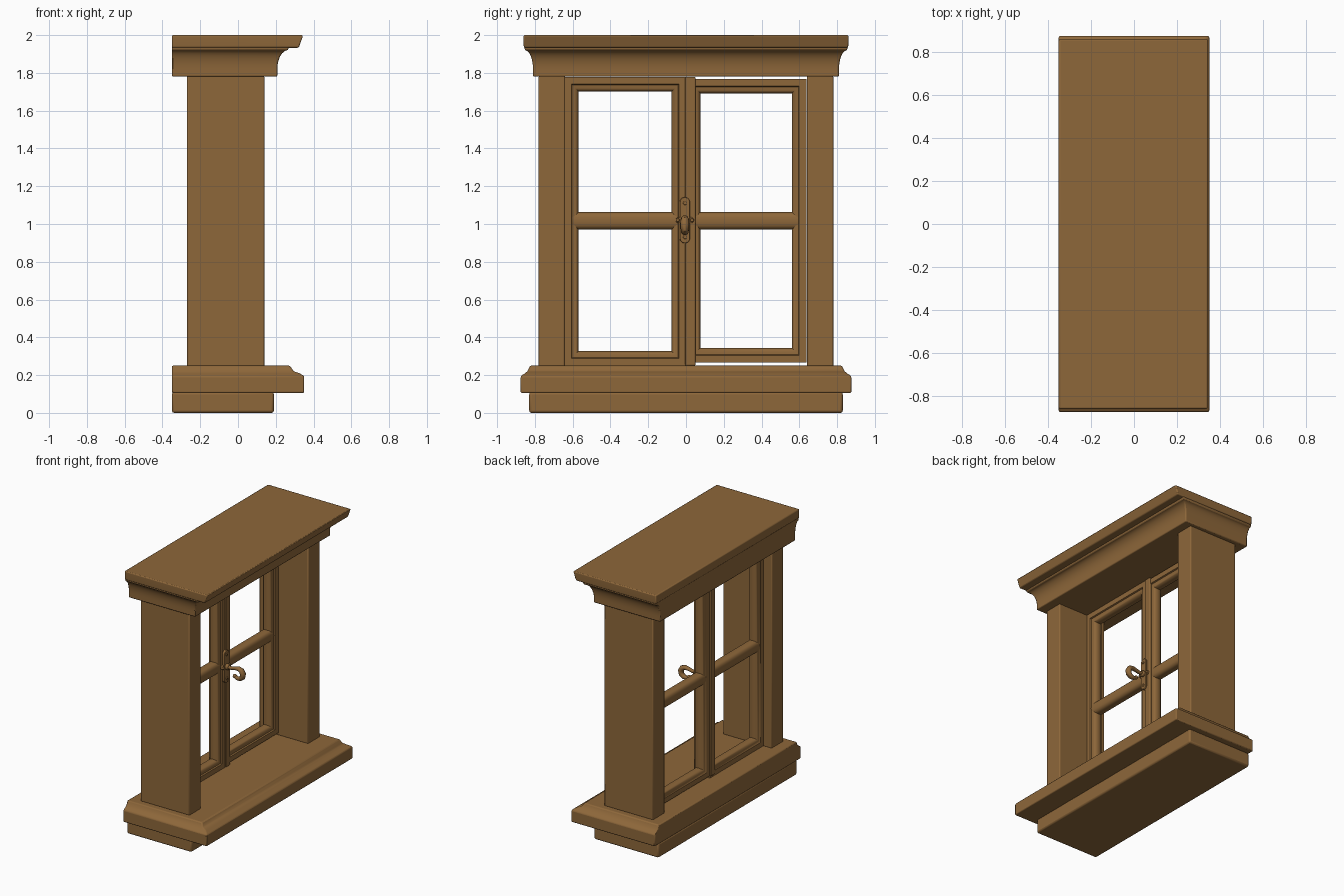
import bpy, bmesh, math
from mathutils import Vector

if "Cube" in bpy.data.objects:
    bpy.data.objects.remove(bpy.data.objects["Cube"])

wood = bpy.data.materials.new("brown wood")
wood.diffuse_color = (0.27, 0.136, 0.042, 1)
wood.use_nodes = True
wood.node_tree.nodes["Principled BSDF"].inputs["Base Color"].default_value = wood.diffuse_color


def finish(name, bm, bevel=0.0, segments=2):
    bmesh.ops.recalc_face_normals(bm, faces=bm.faces)
    me = bpy.data.meshes.new(name)
    bm.to_mesh(me)
    bm.free()
    ob = bpy.data.objects.new(name, me)
    bpy.context.collection.objects.link(ob)
    me.materials.append(wood)
    if bevel:
        m = ob.modifiers.new("bevel", 'BEVEL')
        m.width, m.segments = bevel, segments
        m.limit_method, m.angle_limit = 'ANGLE', math.radians(35)
    bpy.ops.object.select_all(action='DESELECT')
    bpy.context.view_layer.objects.active = ob
    ob.select_set(True)
    bpy.ops.object.shade_smooth_by_angle(angle=math.radians(40))
    return ob


def box(name, x0, x1, y0, y1, z0, z1, bevel=0.008):
    bm = bmesh.new()
    bmesh.ops.create_cube(bm, size=1)
    for v in bm.verts:
        v.co = ((x0 + x1) / 2 + v.co.x * (x1 - x0),
                (y0 + y1) / 2 + v.co.y * (y1 - y0),
                (z0 + z1) / 2 + v.co.z * (z1 - z0))
    return finish(name, bm, bevel)


def skin(bm, rings, closed):
    """Join equal rings of points; cap the ends unless closed."""
    rows = [[bm.verts.new(p) for p in r] for r in rings]
    n = len(rows[0])
    for i in range(len(rows) if closed else len(rows) - 1):
        a, b = rows[i], rows[(i + 1) % len(rows)]
        for j in range(n):
            bm.faces.new((a[j], a[(j + 1) % n], b[(j + 1) % n], b[j]))
    if not closed:
        bm.faces.new(rows[0])
        bm.faces.new(rows[-1])


def moulding(name, levels, back=-0.35):
    """Flat-backed moulding: each level is (z, front x, half width)."""
    bm = bmesh.new()
    skin(bm, [[(back, -w, z), (x, -w, z), (x, w, z), (back, w, z)]
              for z, x, w in levels], False)
    return finish(name, bm, 0.007)


def prism(name, outline, x0, x1, bevel=0.003):
    """Extrude a (y, z) outline along x."""
    bm = bmesh.new()
    skin(bm, [[(x, y, z) for y, z in outline] for x in (x0, x1)], False)
    return finish(name, bm, bevel)


# sill and its lower apron
box("sill_apron", -0.35, 0.19, -0.83, 0.83, 0.0, 0.11, 0.012)
moulding("sill", [(0.105, 0.35, 0.875), (0.195, 0.35, 0.875), (0.21, 0.325, 0.852),
                  (0.22, 0.295, 0.84), (0.25, 0.275, 0.825)])

# cornice with a cove under its top slab
cove = [(1.78, 0.208, 0.81), (1.82, 0.208, 0.81)]
for i in range(1, 9):
    a = i / 8 * math.pi / 2
    cove.append((1.82 + 0.10 * math.sin(a), 0.208 + 0.057 * (1 - math.cos(a)),
                 0.81 + 0.043 * (1 - math.cos(a))))
cove.append((1.94, 0.268, 0.855))
moulding("cornice_cove", cove)
moulding("cornice_top", [(1.933, 0.322, 0.858), (1.95, 0.328, 0.86), (2.0, 0.345, 0.86)])

# side posts
for side, label in ((-1, "left"), (1, "right")):
    ys = sorted((side * 0.64, side * 0.78))
    box(label + "_post", -0.27, 0.14, ys[0], ys[1], 0.245, 1.785)

# sash section: (distance in from outer edge, x), flat outside and rounded inside
section = [(0, -0.20), (0, -0.108), (0.038, -0.108), (0.042, -0.118)]
for i in range(9):
    a = math.pi / 2 - i / 8 * math.pi
    section.append((0.055 + 0.022 * math.cos(a), -0.157 + 0.037 * math.sin(a)))
section += [(0.042, -0.196), (0.038, -0.20)]


def sash(name, y0, y1, z0, z1):
    bm = bmesh.new()
    skin(bm, [[(x, y0 + d, z0 + d), (x, y1 - d, z0 + d),
               (x, y1 - d, z1 - d), (x, y0 + d, z1 - d)] for d, x in section], True)
    finish(name, bm)
    # rounded glazing bar across the middle
    bm = bmesh.new()
    bar = []
    for i in range(20):
        a = i / 20 * math.tau
        c, s = math.cos(a), math.sin(a)
        bar.append((-0.157 + 0.04 * math.copysign(abs(c) ** 0.7, c),
                    1.017 + 0.046 * math.copysign(abs(s) ** 0.7, s)))
    skin(bm, [[(x, y, z) for x, z in bar] for y in (y0 + 0.04, y1 - 0.04)], False)
    finish(name + "_glazing_bar", bm)


sash("left_sash", -0.645, 0.0, 0.25, 1.778)
sash("right_sash", 0.0, 0.637, 0.267, 1.768)

# strips covering the joint of the two sashes
box("meeting_strip_front", -0.13, -0.10, -0.004, 0.05, 0.25, 1.778, 0.006)
box("meeting_strip_back", -0.21, -0.18, -0.05, 0.004, 0.265, 1.77, 0.006)


# latch plates
def pill(cy, cz, r, half, vertical):
    pts = []
    for i in range(24):
        a = (i + 0.5) / 24 * math.tau
        u, v = r * math.cos(a), r * math.sin(a)
        v += math.copysign(half, v)
        pts.append((cy + u, cz + v) if vertical else (cy + v, cz + u))
    return pts


CY = -0.006
prism("latch_plate", pill(CY, 1.02, 0.027, 0.095, True), -0.11, -0.090)
prism("latch_cross_plate", pill(CY, 1.02, 0.016, 0.032, False), -0.11, -0.094)


# screws and hub
def stud(name, y, z, r, x0, x1):
    prism(name, pill(y, z, r, 0, True), x0, x1, r * 0.3)


for i, (y, z) in enumerate(((CY, 1.11), (CY, 0.93), (CY - 0.038, 1.02), (CY + 0.038, 1.02))):
    stud("latch_screw_%d" % (i + 1), y, z, 0.010, -0.10, -0.084)
stud("latch_hub", CY, 1.02, 0.022, -0.10, -0.07)

# curled handle, thin at the neck and thicker at the curl
path = [(-0.08, 1.02, .012), (-0.05, 1.018, .012), (-0.02, 1.026, .013), (0.01, 1.03, .016),
        (0.035, 1.02, .019), (0.046, 0.998, .020), (0.042, 0.973, .019), (0.022, 0.957, .017),
        (-0.002, 0.955, .014), (-0.02, 0.964, .011)]
bm = bmesh.new()
rings = []
for i, (x, z, r) in enumerate(path):
    a, b = path[max(i - 1, 0)], path[min(i + 1, len(path) - 1)]
    t = Vector((b[0] - a[0], 0, b[1] - a[1])).normalized()
    n = Vector((-t.z, 0, t.x))
    rings.append([Vector((x, CY, z)) + n * r * math.cos(k / 12 * math.tau)
                  + Vector((0, r * 1.15 * math.sin(k / 12 * math.tau), 0)) for k in range(12)])
skin(bm, rings, False)
finish("latch_handle", bm)

# rounded tip of the handle
bm = bmesh.new()
bmesh.ops.create_uvsphere(bm, u_segments=14, v_segments=8, radius=0.015)
bmesh.ops.translate(bm, verts=bm.verts, vec=(-0.022, CY, 0.966))
finish("latch_handle_tip", bm)
